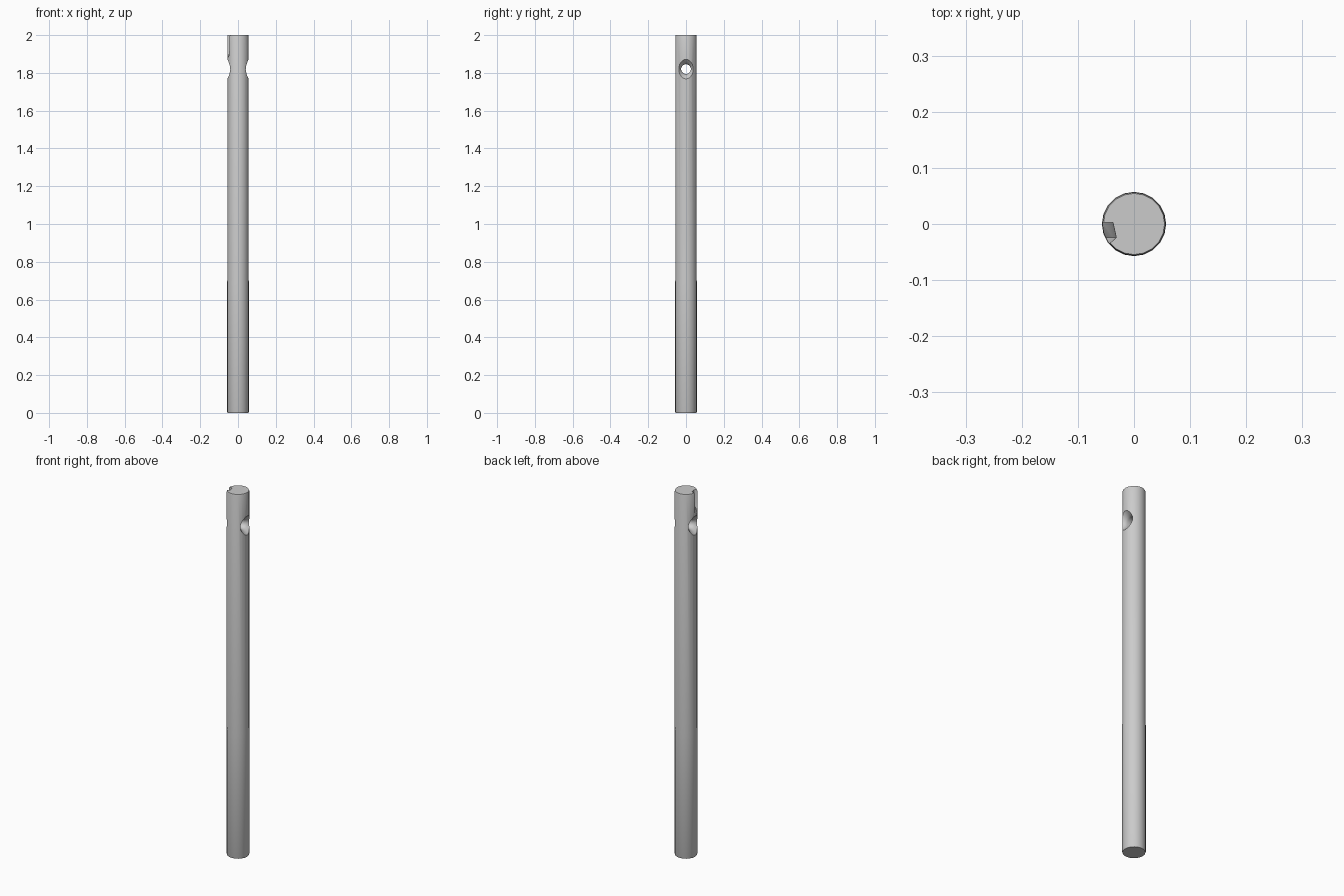
import bpy, bmesh, math
from mathutils import Matrix

if "Cube" in bpy.data.objects:
    bpy.data.objects.remove(bpy.data.objects["Cube"])


def make_object(name, bm):
    bmesh.ops.recalc_face_normals(bm, faces=bm.faces)
    mesh = bpy.data.meshes.new(name)
    bm.to_mesh(mesh)
    bm.free()
    obj = bpy.data.objects.new(name, mesh)
    bpy.context.collection.objects.link(obj)
    return obj


def loft(bm, rings):
    loops = [[bm.verts.new(p) for p in ring] for ring in rings]
    n = len(loops[0])
    for a, b in zip(loops, loops[1:]):
        for i in range(n):
            j = (i + 1) % n
            bm.faces.new((a[i], a[j], b[j], b[i]))
    bm.faces.new(loops[0])
    bm.faces.new(loops[-1])


def lathe(name, profile, sides):
    bm = bmesh.new()
    loft(bm, [[(r * math.cos(math.tau * i / sides), r * math.sin(math.tau * i / sides), z)
               for i in range(sides)] for r, z in profile])
    return make_object(name, bm)


# Long solid rod, very slightly thicker towards the foot
rod = lathe("rod", [(0.055, 0), (0.0573, 0.006), (0.0573, 0.69), (0.0565, 0.71),
                    (0.0565, 1.994), (0.0545, 2.0)], 20)

# Cross hole with flared mouths
half = [(0.026, 0.022), (0.030, 0.032), (0.038, 0.041), (0.046, 0.050), (0.056, 0.060)]
profile = [(r, -z) for r, z in reversed(half)] + half
hole = lathe("hole_cutter", profile, 20)
hole.data.transform(Matrix.Translation((0, 0, 1.82)) @ Matrix.Rotation(math.pi / 2, 4, 'Y'))

# Tapering notch in the rim, running out to the surface below
outline = [(-0.075, 0.003), (-0.036, 0.003), (-0.030, -0.024), (-0.043, -0.036), (-0.075, -0.045)]
bm = bmesh.new()
loft(bm, [[(x + dx, y, z) for x, y in outline]
          for z, dx in ((1.87, -0.024), (1.91, -0.008), (2.02, 0.0))])
notch = make_object("notch_cutter", bm)

for cutter in (hole, notch):
    cutter.hide_render = True
    cutter.hide_set(True)
    mod = rod.modifiers.new("cut", 'BOOLEAN')
    mod.object = cutter
    mod.operation = 'DIFFERENCE'
    mod.solver = 'EXACT'

# Apply the cuts, then smooth while keeping the edges sharp
bpy.context.view_layer.objects.active = rod
rod.select_set(True)
for mod in list(rod.modifiers):
    bpy.ops.object.modifier_apply(modifier=mod.name)
for cutter in (hole, notch):
    bpy.data.objects.remove(cutter)
bpy.ops.object.shade_smooth_by_angle(angle=math.radians(35))
